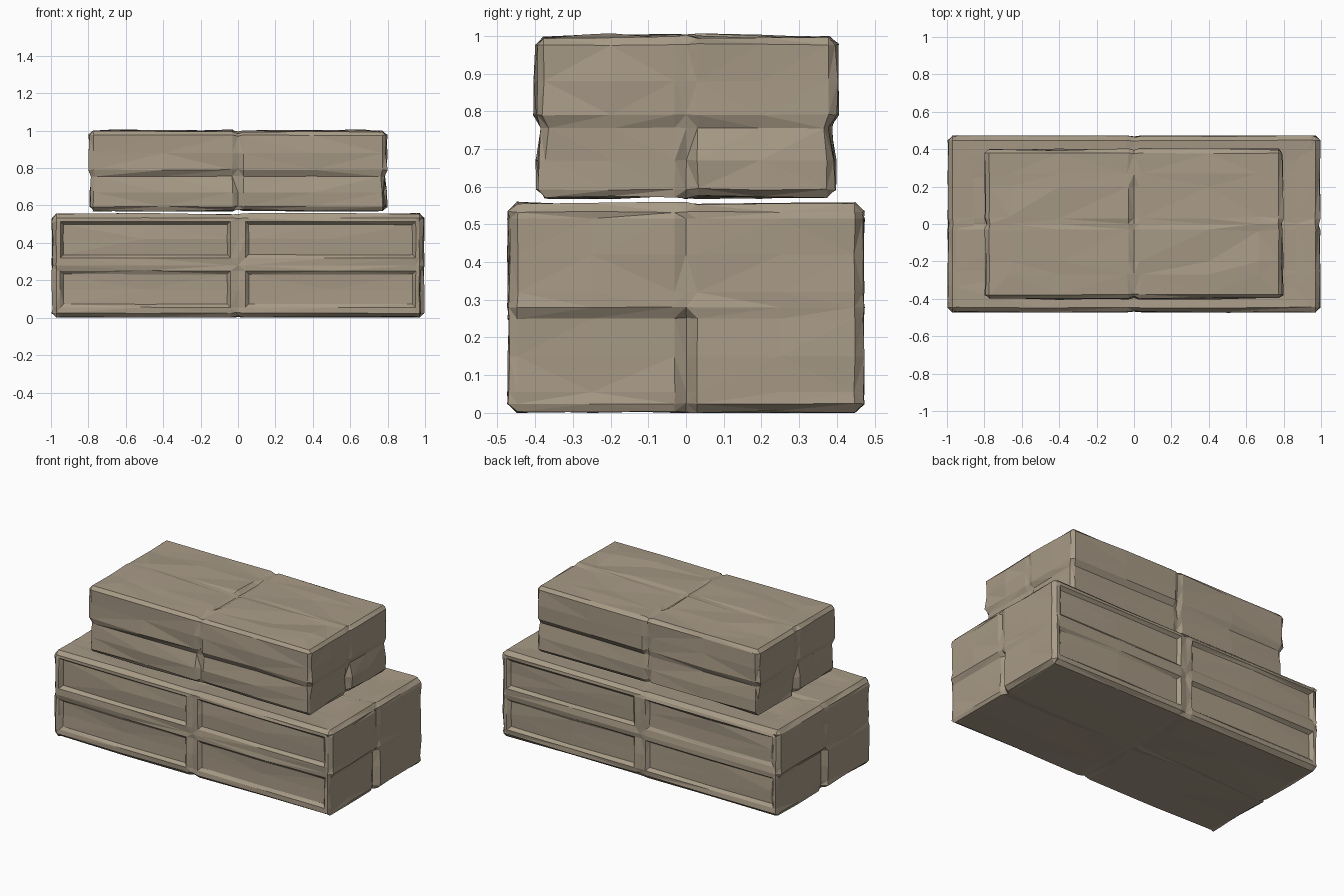
import bpy, bmesh, random
from mathutils import Vector

cube = bpy.data.objects.get("Cube")
if cube:
    bpy.data.objects.remove(cube, do_unlink=True)

stone = bpy.data.materials.new("weathered stone")
stone.use_nodes = True
colour = (0.39, 0.325, 0.24, 1)
stone.diffuse_color = colour
stone.node_tree.nodes["Principled BSDF"].inputs["Base Color"].default_value = colour


def near(a, b):
    return abs(a - b) < 0.002


def make_block(half, z0, z1, chamfer, cuts):
    """Chamfered box sliced along the given x, y and z positions."""
    bm = bmesh.new()
    bmesh.ops.create_cube(bm, size=2)
    for v in bm.verts:
        v.co = Vector((v.co.x * half[0], v.co.y * half[1], z0 if v.co.z < 0 else z1))
    bmesh.ops.bevel(bm, geom=bm.edges[:], offset=chamfer, segments=1, affect='EDGES')
    for axis, places in enumerate(cuts):
        for p in places:
            spot, direction = Vector(), Vector()
            spot[axis], direction[axis] = p, 1
            bmesh.ops.bisect_plane(bm, geom=bm.verts[:] + bm.edges[:] + bm.faces[:],
                                   plane_co=spot, plane_no=direction, dist=0.0005)
    return bm


def carve_seams(bm, half, mid, depth):
    """Shallow central seams, with a deeper wedge low on each end."""
    bm.normal_update()
    moves = []
    for v in bm.verts:
        x, y, z = v.co
        push = Vector()
        if near(x, 0):
            push -= v.normal * depth
        if near(y, 0) and abs(x) > half[0] - 0.04:
            wedge = 0.03 if z < mid - 0.02 else depth * 0.5
            push.x -= wedge if x > 0 else -wedge
        # One lower quarter of each end is set slightly back
        if abs(x) > half[0] - 0.005 and z < mid - 0.01 and x * y < -0.01:
            push.x -= 0.018 if x > 0 else -0.018
        moves.append((v, push))
    for v, push in moves:
        v.co += push


def finish(bm, name, seed, rough):
    """Chip the surface, facet it and make the object."""
    rng = random.Random(seed)
    bm.normal_update()
    for v in bm.verts:
        v.co += v.normal * rng.uniform(-rough, rough * 0.4)
        v.co.z = max(v.co.z, 0)
    bmesh.ops.triangulate(bm, faces=bm.faces[:])
    bmesh.ops.recalc_face_normals(bm, faces=bm.faces[:])
    mesh = bpy.data.meshes.new(name)
    bm.to_mesh(mesh)
    bm.free()
    mesh.materials.append(stone)
    obj = bpy.data.objects.new(name, mesh)
    bpy.context.collection.objects.link(obj)


def inset_top(bm, top, margin, depth):
    faces = [f for f in bm.faces if f.normal.z > 0.8 and f.calc_center_median().z > top - 0.02]
    bmesh.ops.inset_region(bm, faces=faces, thickness=margin, depth=depth, use_even_offset=True)


# Lower block with recessed panels on its front and back
half = (0.995, 0.472)
bm = make_block(half, 0, 0.558, 0.024,
                ([-0.95, -0.5, -0.04, 0, 0.04, 0.5, 0.95],
                 [-0.25, -0.03, 0, 0.03, 0.25],
                 [0.055, 0.15, 0.25, 0.28, 0.32, 0.42, 0.515]))
bm.normal_update()
panels = []
for f in bm.faces:
    c = f.calc_center_median()
    rows = 0.055 < c.z < 0.25 or 0.32 < c.z < 0.515
    if abs(f.normal.y) > 0.9 and 0.04 < abs(c.x) < 0.95 and rows:
        panels.append(f)
carve_seams(bm, half, 0.28, 0.006)
bm.normal_update()
bmesh.ops.inset_region(bm, faces=panels, thickness=0.018, depth=-0.02, use_even_offset=True)
# Panel faces slope irregularly, like split stone
for v in {v for f in panels for v in f.verts}:
    if near(abs(v.co.x), 0.5):
        v.co.y *= 1.015
bm.normal_update()
inset_top(bm, 0.558, 0.11, -0.008)
finish(bm, "lower_block", 4, 0.007)

# Upper block with a split band around its middle
half = (0.797, 0.402)
bm = make_block(half, 0.57, 1.0, 0.022,
                ([-0.4, -0.03, 0, 0.03, 0.4],
                 [-0.2, -0.03, 0, 0.03, 0.2],
                 [0.67, 0.755, 0.79, 0.88]))
for v in bm.verts:
    if near(v.co.z, 0.755):
        v.co.x *= 0.985
        v.co.y *= 0.96
    elif v.co.z < 0.75:
        v.co.y *= 0.985
carve_seams(bm, half, 0.77, 0.01)
bm.normal_update()
inset_top(bm, 1.0, 0.11, 0.003)
finish(bm, "upper_block", 9, 0.01)
